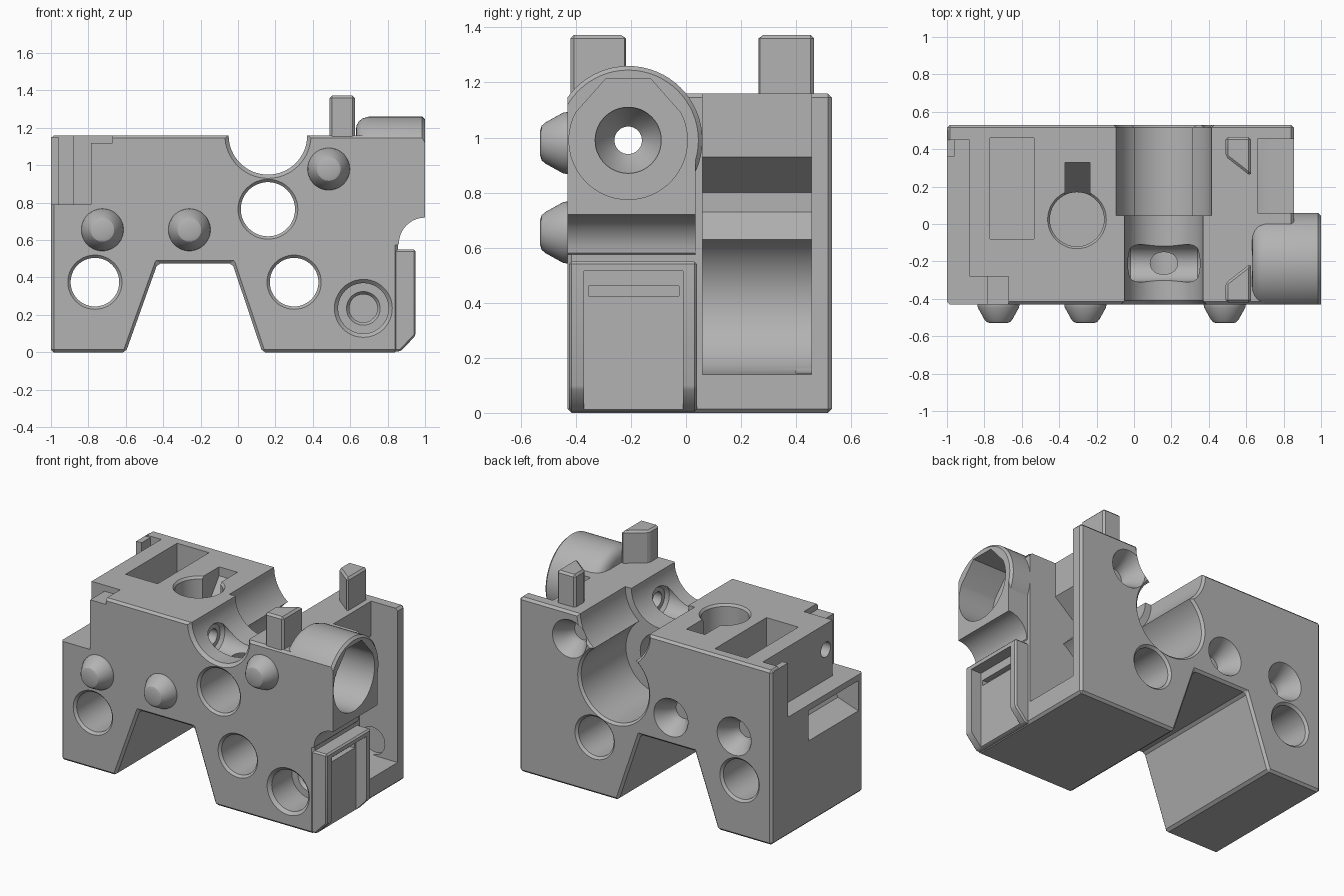
import bpy, bmesh
from math import sin, cos, radians, pi

if "Cube" in bpy.data.objects:
    bpy.data.objects.remove(bpy.data.objects["Cube"])

grey = bpy.data.materials.new("mid_grey")
grey.use_nodes = True
GREY = (0.45, 0.45, 0.45, 1)
grey.diffuse_color = GREY
grey.node_tree.nodes["Principled BSDF"].inputs["Base Color"].default_value = GREY

BACK, FRONT, TOP = 0.53, -0.43, 1.16


def place(axis, t, u, v):
    return {"X": (t, u, v), "Y": (u, t, v), "Z": (u, v, t)}[axis]


def loft(name, axis, rings):
    """Closed solid through rings given as (position, outline)."""
    bm = bmesh.new()
    loops = [[bm.verts.new(place(axis, t, u, v)) for u, v in pts] for t, pts in rings]
    n = len(loops[0])
    for a, b in zip(loops, loops[1:]):
        for i in range(n):
            j = (i + 1) % n
            bm.faces.new((a[i], a[j], b[j], b[i]))
    bm.faces.new(loops[0])
    bm.faces.new(loops[-1])
    bmesh.ops.recalc_face_normals(bm, faces=bm.faces)
    mesh = bpy.data.meshes.new(name)
    bm.to_mesh(mesh)
    bm.free()
    mesh.materials.append(grey)
    ob = bpy.data.objects.new(name, mesh)
    bpy.context.collection.objects.link(ob)
    return ob


def prism(name, axis, pts, a, b):
    return loft(name, axis, [(a, pts), (b, pts)])


def arc(cu, cv, r, start, end, steps=24):
    return [(cu + r * cos(radians(start + (end - start) * i / steps)),
             cv + r * sin(radians(start + (end - start) * i / steps))) for i in range(steps + 1)]


def turned(name, axis, centre, profile, n=48):
    """Round solid from (position, radius) steps along an axis."""
    cu, cv = centre
    return loft(name, axis, [(t, [(cu + r * cos(2 * pi * i / n), cv + r * sin(2 * pi * i / n))
                                  for i in range(n)]) for t, r in profile])


def box(name, x, y, z):
    return prism(name, "Z", [(x[0], y[0]), (x[1], y[0]), (x[1], y[1]), (x[0], y[1])], *z)


def apply_mod(ob, kind, **settings):
    mod = ob.modifiers.new(kind.title(), kind)
    for key, value in settings.items():
        setattr(mod, key, value)
    bpy.context.view_layer.objects.active = ob
    bpy.ops.object.modifier_apply(modifier=mod.name)


def combine(ob, tool, operation):
    apply_mod(ob, "BOOLEAN", object=tool, operation=operation, solver="EXACT")
    bpy.data.objects.remove(tool)


def cut(tool):
    combine(body, tool, "DIFFERENCE")


def bevel(ob, width, segments=1):
    apply_mod(ob, "BEVEL", width=width, segments=segments, limit_method="ANGLE")


# Main block with the tapered gap underneath
body = prism("block_body", "Y", [(-1, 0), (-0.6, 0), (-0.43, 0.475), (-0.03, 0.475), (0.13, 0),
                                 (0.855, 0), (0.855, TOP), (-1, TOP)], FRONT, BACK)
bevel(body, 0.015)

# Open cavity on the right side
cut(prism("cavity", "Y", [(1.1, 1.3), (0.66, 1.3), (0.66, 0.93), (0.5, 0.8), (0.5, 0.73)]
          + arc(0.72, 0.4, 0.26, 118, 270) + [(1.1, 0.14)], 0.06, 0.455))

# Stepped corner on the left side, and the window below it
cut(box("left_ledge", (-1.1, -0.88), (-0.6, 0.45), (0.79, 1.3)))
cut(box("front_ledge", (-1.1, -0.785), (-0.6, -0.28), (0.79, 1.3)))
cut(box("shallow_step", (-0.9, -0.67), (-0.6, -0.28), (1.12, 1.3)))
cut(prism("left_window", "Y", [(-1.1, 0.55), (-1, 0.55), (-0.85, 0.6), (-0.78, 0.75), (-1.1, 0.75)],
          -0.38, 0.14))
combine(body, box("corner_tab", (-1, -0.96), (0.36, 0.5), (0.75, 1.15)), "UNION")

# Horizontal round boss, flush with the front face
boss = turned("boss", "X", (-0.21, 0.99),
              [(0.63, 0.2)] + [(0.7 - 0.07 * cos(radians(a)), 0.2 + 0.07 * sin(radians(a)))
                               for a in (20, 40, 60, 90)] + [(0.985, 0.27), (1.0, 0.255)], 64)
cutter = box("boss_trim", (0.5, 1.2), (-0.8, FRONT), (0.5, 1.5))
combine(boss, cutter, "DIFFERENCE")
combine(body, boss, "UNION")

# Curved web under the boss
combine(body, prism("boss_web", "Y", [(0.8, 0.95), (0.8, 0.575), (0.855, 0.575)]
                    + arc(1.0, 0.58, 0.14, 180, 90, 10) + [(1.0, 0.95)], FRONT, 0.035), "UNION")

# Slotted clip plate on the right side
clip = prism("clip", "Y", [(0.8, 0.005), (0.87, 0.005), (0.95, 0.09), (0.95, 0.55), (0.8, 0.55)],
             FRONT + 0.005, 0.04)
bevel(clip, 0.01)
combine(body, clip, "UNION")
cut(box("clip_recess", (0.875, 1.1), (-0.37, -0.01), (-0.1, 0.515)))
cut(box("clip_slot", (0.84, 0.95), (-0.355, -0.025), (0.425, 0.46)))

# Saddle groove: narrow front half, double-lobed rear half
cut(turned("front_groove", "Y", (0.16, TOP), [(-0.6, 0.23), (FRONT, 0.23), (-0.41, 0.21), (0.1, 0.21)], 64))
cut(turned("rear_groove", "Y", (0.16, TOP), [(0.045, 0.255), (0.515, 0.255), (0.53, 0.27), (0.6, 0.27)], 64))
cut(turned("rear_bore", "Y", (0.16, 0.76), [(0.045, 0.25), (0.515, 0.25), (0.53, 0.265), (0.6, 0.265)], 64))
cut(turned("cross_pocket", "X", (-0.21, 0.99), [(-0.04, 0.08), (-0.02, 0.1), (0.34, 0.1), (0.36, 0.08)]))

# Through holes with chamfered rims
for x, z, r in ((-0.765, 0.375, 0.13), (0.3, 0.375, 0.13), (0.16, 0.765, 0.145)):
    cut(turned("through_hole", "Y", (x, z), [(-0.6, r + 0.015), (FRONT, r + 0.015), (FRONT + 0.015, r),
                                            (BACK - 0.015, r), (BACK, r + 0.015), (0.6, r + 0.015)]))

# Stepped hole at the lower right
cut(turned("stepped_hole", "Y", (0.67, 0.235), [(-0.6, 0.155), (FRONT, 0.155), (FRONT + 0.02, 0.135),
                                               (-0.2, 0.135), (-0.2, 0.09), (-0.18, 0.075), (0.0, 0.075)]))
cut(turned("plate_dimple", "Y", (0.67, 0.235), [(0.4, 0.09), (0.49, 0.09)]))

# Socket in the boss and the cross hole along the whole block
cut(prism("boss_socket", "X", [(-0.29, 1.215), (-0.13, 1.215)]
          + [(y, z) for y, z in arc(-0.21, 0.99, 0.215, 28, -208, 40)], 0.74, 1.1))
cut(turned("boss_taper", "X", (-0.21, 0.99), [(0.8, 0.12), (0.73, 0.12), (0.66, 0.085), (0.62, 0.05)]))
cut(turned("cross_hole", "X", (-0.21, 0.99), [(-1.2, 0.05), (1.2, 0.05)], 32))

# Pockets in the top
cut(box("long_pocket", (-0.77, -0.535), (-0.08, 0.46), (0.82, 1.3)))
cut(turned("round_pocket", "Z", (-0.305, 0.025), [(0.8, 0.145), (TOP - 0.015, 0.145), (TOP, 0.157), (1.3, 0.157)]))
cut(prism("pocket_slot", "X", [(0.0, 0.8), (0.1, 0.8), (0.33, 1.1), (0.33, 1.3), (0.0, 1.3)], -0.37, -0.235))

# Front pegs and matching tapered sockets in the back
for i, (x, z) in enumerate(((-0.725, 0.655), (-0.26, 0.655), (0.485, 0.98))):
    cut(turned("socket", "Y", (x, z), [(0.6, 0.125), (BACK, 0.125), (0.43, 0.065), (0.39, 0.06)]))
    turned(f"peg_{i + 1}", "Y", (x, z), [(FRONT + 0.02, 0.113), (FRONT, 0.113), (-0.447, 0.11),
                                        (-0.51, 0.075), (-0.524, 0.063), (-0.53, 0.045)])

# Locating posts on the top
for side, y in (("front", -0.42), ("rear", 0.255)):
    outline = [(0.49, y), (0.625, y), (0.625, y + 0.21), (0.49, y + 0.105)]
    if side == "rear":
        outline = [(0.49, y + 0.21), (0.625, y + 0.21), (0.625, y), (0.49, y + 0.105)]
    post = prism(side + "_post", "Z", outline, TOP - 0.05, 1.373)
    bevel(post, 0.013)

# Smooth the round surfaces and keep edges crisp
bpy.ops.object.select_all(action="DESELECT")
for ob in bpy.context.scene.objects:
    if ob.type == "MESH" and grey.name in ob.data.materials:
        ob.select_set(True)
        bpy.context.view_layer.objects.active = ob
bpy.ops.object.shade_smooth_by_angle(angle=radians(25))
